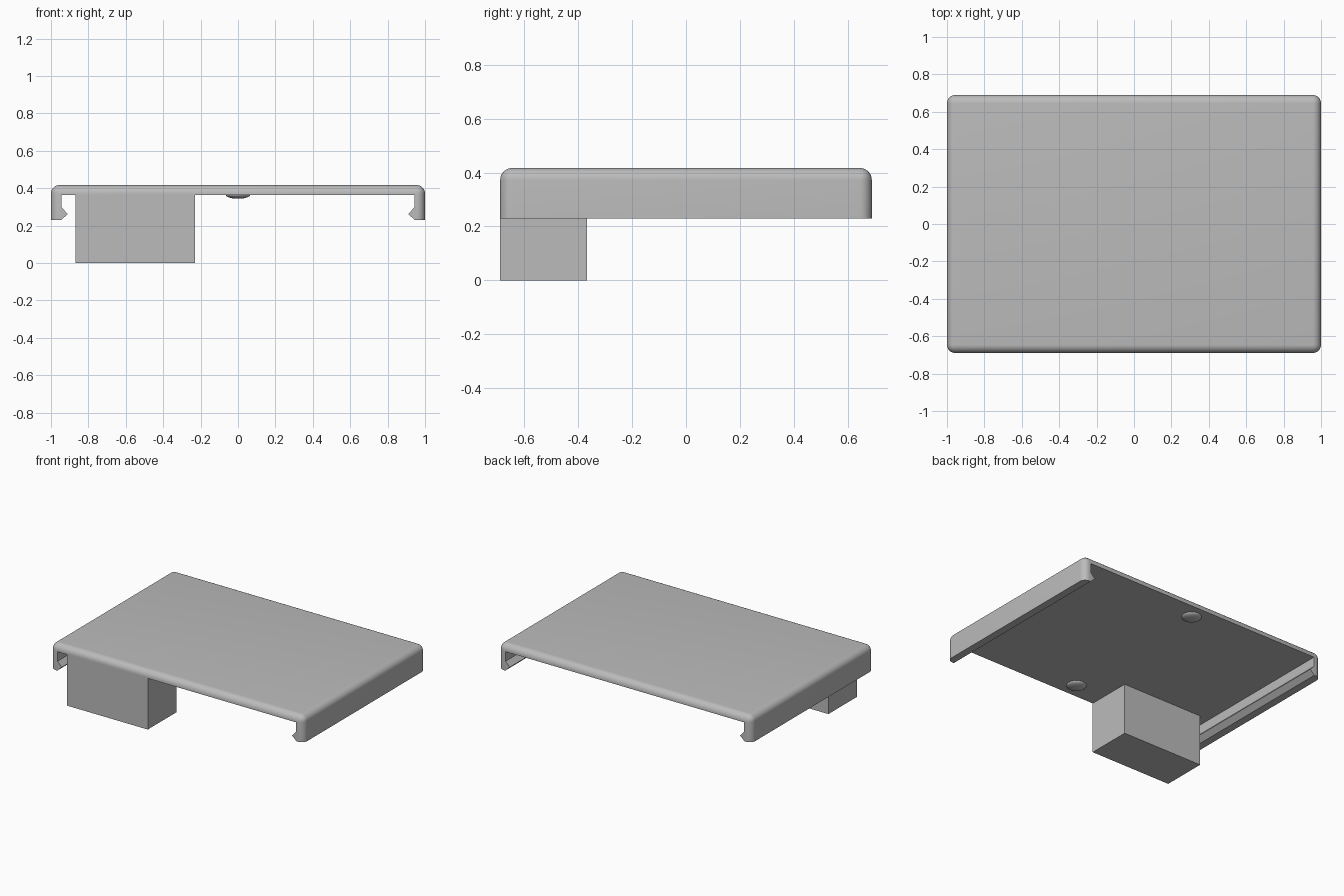
import bpy, bmesh, math
from mathutils import Matrix, Vector

if "Cube" in bpy.data.objects:
    bpy.data.objects.remove(bpy.data.objects["Cube"], do_unlink=True)

HALF_X, HALF_Y = 1.0, 0.69
RIM, UNDER, TOP = 0.23, 0.365, 0.417
ROUND = 0.045

grey = bpy.data.materials.new("plain grey")
grey.use_nodes = True
grey.diffuse_color = (0.5, 0.5, 0.5, 1)
grey.node_tree.nodes["Principled BSDF"].inputs["Base Color"].default_value = (0.5, 0.5, 0.5, 1)


def finish(name, bm):
    bmesh.ops.recalc_face_normals(bm, faces=bm.faces)
    mesh = bpy.data.meshes.new(name)
    bm.to_mesh(mesh)
    bm.free()
    obj = bpy.data.objects.new(name, mesh)
    bpy.context.collection.objects.link(obj)
    mesh.materials.append(grey)
    return obj


def activate(obj):
    bpy.ops.object.select_all(action='DESELECT')
    obj.select_set(True)
    bpy.context.view_layer.objects.active = obj


def box(low, high):
    low, high = Vector(low), Vector(high)
    bm = bmesh.new()
    bmesh.ops.create_cube(bm, size=1, matrix=Matrix.Translation((low + high) / 2)
                          @ Matrix.Diagonal((high - low).to_4d()))
    return bm


# Cover: rounded on the top and corner edges, square along the bottom
bm = box((-HALF_X, -HALF_Y, RIM), (HALF_X, HALF_Y, TOP))
edges = [e for e in bm.edges if max(v.co.z for v in e.verts) > UNDER]
bmesh.ops.bevel(bm, geom=edges, offset=ROUND, segments=8, profile=0.5, affect='EDGES')
cover = finish("cover_with_side_clips", bm)

# Channel under the cover, leaving a hooked clip along each side
side = [(0.945, RIM - 0.1), (0.945, RIM), (0.91, 0.263), (0.943, 0.297), (0.943, UNDER)]
outline = side + [(-x, z) for x, z in reversed(side)]
bm = bmesh.new()
face = bm.faces.new([bm.verts.new((x, -1, z)) for x, z in outline])
new = bmesh.ops.extrude_face_region(bm, geom=[face])["geom"]
bmesh.ops.translate(bm, vec=(0, 2, 0), verts=[g for g in new if isinstance(g, bmesh.types.BMVert)])
channel = finish("channel_cutter", bm)
channel.hide_render = True

activate(cover)
cut = cover.modifiers.new("channel", 'BOOLEAN')
cut.operation, cut.solver, cut.object = 'DIFFERENCE', 'EXACT', channel
bpy.ops.object.modifier_apply(modifier=cut.name)
bpy.data.objects.remove(channel, do_unlink=True)
bpy.ops.object.shade_smooth_by_angle(angle=math.radians(30))

# Solid block hanging below the front edge
finish("front_block", box((-0.868, -HALF_Y, 0), (-0.23, -0.368, UNDER)))

# Shallow round bumps on the underside
for label, y in (("front", -0.58), ("back", 0.58)):
    bm = bmesh.new()
    bmesh.ops.create_uvsphere(bm, u_segments=32, v_segments=16, radius=1,
                              matrix=Matrix.Translation((0, y, UNDER))
                              @ Matrix.Diagonal((0.065, 0.065, 0.021, 1)))
    bmesh.ops.delete(bm, geom=[v for v in bm.verts if v.co.z > UNDER + 0.001], context='VERTS')
    bump = finish(label + "_bump", bm)
    activate(bump)
    bpy.ops.object.shade_smooth_by_angle(angle=math.radians(40))
